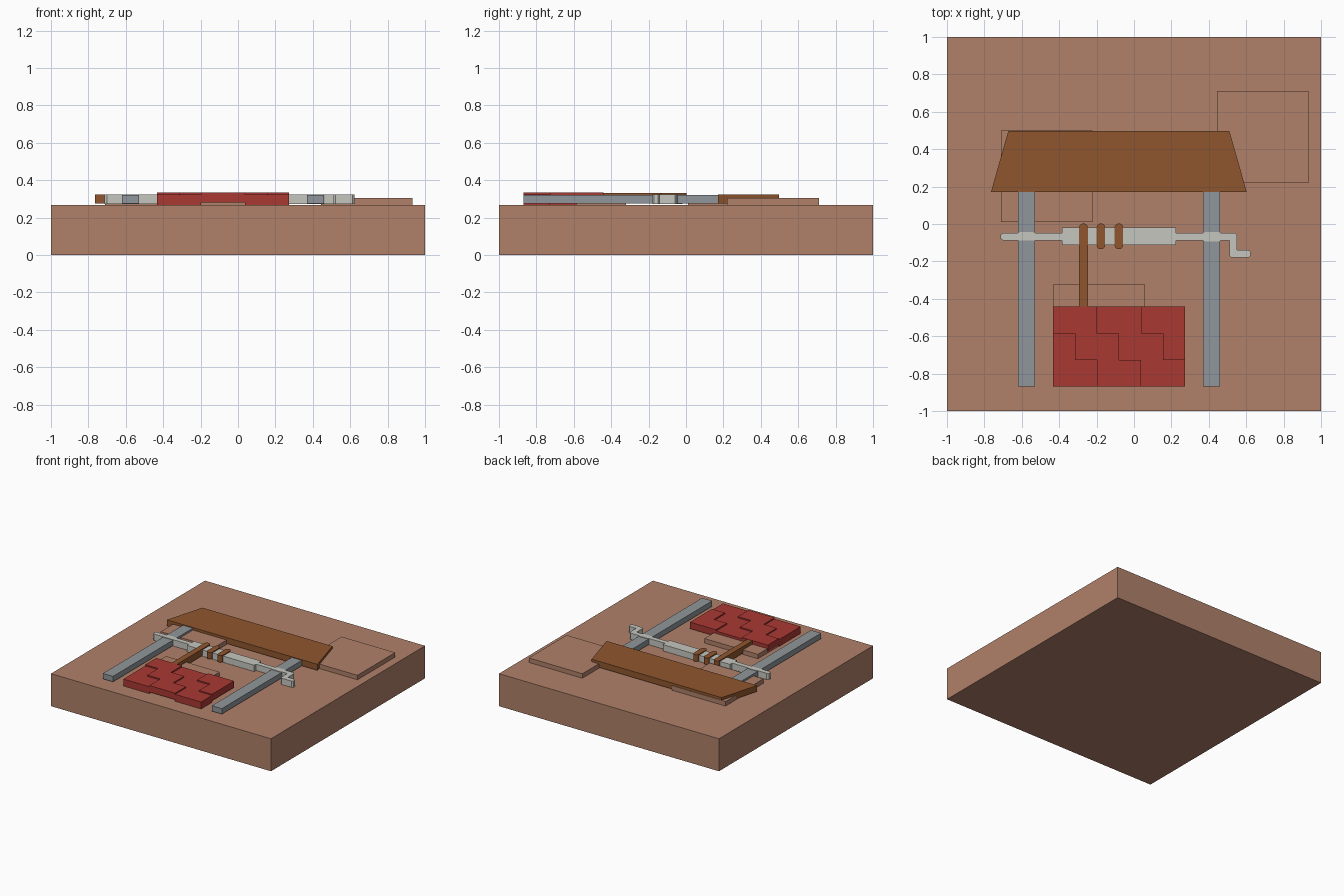
import bpy, bmesh, math

if "Cube" in bpy.data.objects:
    bpy.data.objects.remove(bpy.data.objects["Cube"])


def material(name, rgb):
    lin = [((c / 255 + 0.055) / 1.055) ** 2.4 for c in rgb]
    m = bpy.data.materials.new(name)
    m.diffuse_color = (*lin, 1)
    m.use_nodes = True
    m.node_tree.nodes["Principled BSDF"].inputs["Base Color"].default_value = m.diffuse_color
    return m


clay = material("clay brown", (176, 129, 106))
wood = material("wood brown", (143, 86, 45))
red = material("brick red", (170, 56, 51))
steel = material("post grey", (144, 150, 155))
pale = material("pale grey", (198, 198, 192))


def slab(name, pts, z0, z1, mat):
    """Extrude a flat outline from z0 to z1."""
    bm = bmesh.new()
    f = bm.faces.new([bm.verts.new((x, y, z0)) for x, y in pts])
    ext = bmesh.ops.extrude_face_region(bm, geom=[f], use_keep_orig=True)
    for v in ext["geom"]:
        if isinstance(v, bmesh.types.BMVert):
            v.co.z = z1
    bmesh.ops.recalc_face_normals(bm, faces=bm.faces)
    me = bpy.data.meshes.new(name)
    bm.to_mesh(me)
    bm.free()
    me.materials.append(mat)
    ob = bpy.data.objects.new(name, me)
    bpy.context.collection.objects.link(ob)
    return ob


def box(name, x0, x1, y0, y1, z0, z1, mat):
    return slab(name, [(x0, y0), (x1, y0), (x1, y1), (x0, y1)], z0, z1, mat)


def capsule(name, x0, x1, y0, y1, round_bottom, mat):
    """Upright strip with a rounded top and optionally a rounded bottom."""
    r, cx = (x1 - x0) / 2, (x0 + x1) / 2
    arc = [math.pi * i / 8 for i in range(9)]
    pts = [(cx + r * math.cos(a), y1 - r + r * math.sin(a)) for a in arc]
    if round_bottom:
        pts += [(cx - r * math.cos(a), y0 + r - r * math.sin(a)) for a in arc]
    else:
        pts += [(x0, y0), (x1, y0)]
    return slab(name, pts, 0.277, 0.332, mat)


# Base block and three raised square tiles
box("base", -1, 1, -1, 1, 0, 0.267, clay)
for i, (x, y) in enumerate([(0.445, 0.22), (-0.71, 0.01), (-0.43, -0.81)]):
    box(f"raised_tile_{i}", x, x + 0.487, y, y + 0.49, 0.26, 0.304, clay)

# Roof
slab("roof", [(-0.765, 0.17), (0.603, 0.17), (0.51, 0.497), (-0.672, 0.497)],
     0.275, 0.325, wood)

# Posts
for side, x in (("left", -0.62), ("right", 0.37)):
    box(side + "_post", x, x + 0.091, -0.868, 0.172, 0.275, 0.32, steel)

# Axle with drum and cranked handle
axle = [(-0.70, -0.048), (-0.62, -0.048), (-0.61, -0.042), (-0.54, -0.042),
        (-0.53, -0.048), (-0.385, -0.048), (-0.385, -0.02), (0.225, -0.02), (0.225, -0.048),
        (0.37, -0.048), (0.38, -0.042), (0.455, -0.042), (0.465, -0.048),
        (0.54, -0.048), (0.552, -0.06), (0.552, -0.14), (0.613, -0.14),
        (0.624, -0.15), (0.624, -0.17), (0.613, -0.18), (0.522, -0.18),
        (0.51, -0.17), (0.51, -0.088), (0.465, -0.088), (0.455, -0.093),
        (0.38, -0.093), (0.37, -0.088), (0.225, -0.088), (0.225, -0.111),
        (-0.385, -0.111), (-0.385, -0.088), (-0.70, -0.088),
        (-0.714, -0.078), (-0.714, -0.058)]
slab("axle_and_crank", axle, 0.272, 0.324, pale)

# Rope: hanging strand and two wraps
capsule("rope_strand", -0.294, -0.246, -0.445, 0.003, False, wood)
for i, x in enumerate((-0.2, -0.104)):
    capsule(f"rope_wrap_{i}", x, x + 0.046, -0.135, 0.003, True, wood)

# Brick wall: three staggered courses, stepped in two heights (1 = high)
w, h = 0.2357, 0.1423
odd = [-0.434, -0.434 + w, -0.434 + 2 * w, 0.273]
even = [-0.434, -0.316, -0.08, 0.155, 0.273]
rows = [(odd, (1, 0, 1)), (even, (0, 1, 0, 1)), (odd, (0, 1, 0))]
for r, (xs, high) in enumerate(rows):
    top = -0.442 - r * h
    for c, up in enumerate(high):
        z0, z1 = (0.28, 0.334) if up else (0.267, 0.324)
        box(f"brick_{r}_{c}", xs[c], xs[c + 1], top - h, top, z0, z1, red)
